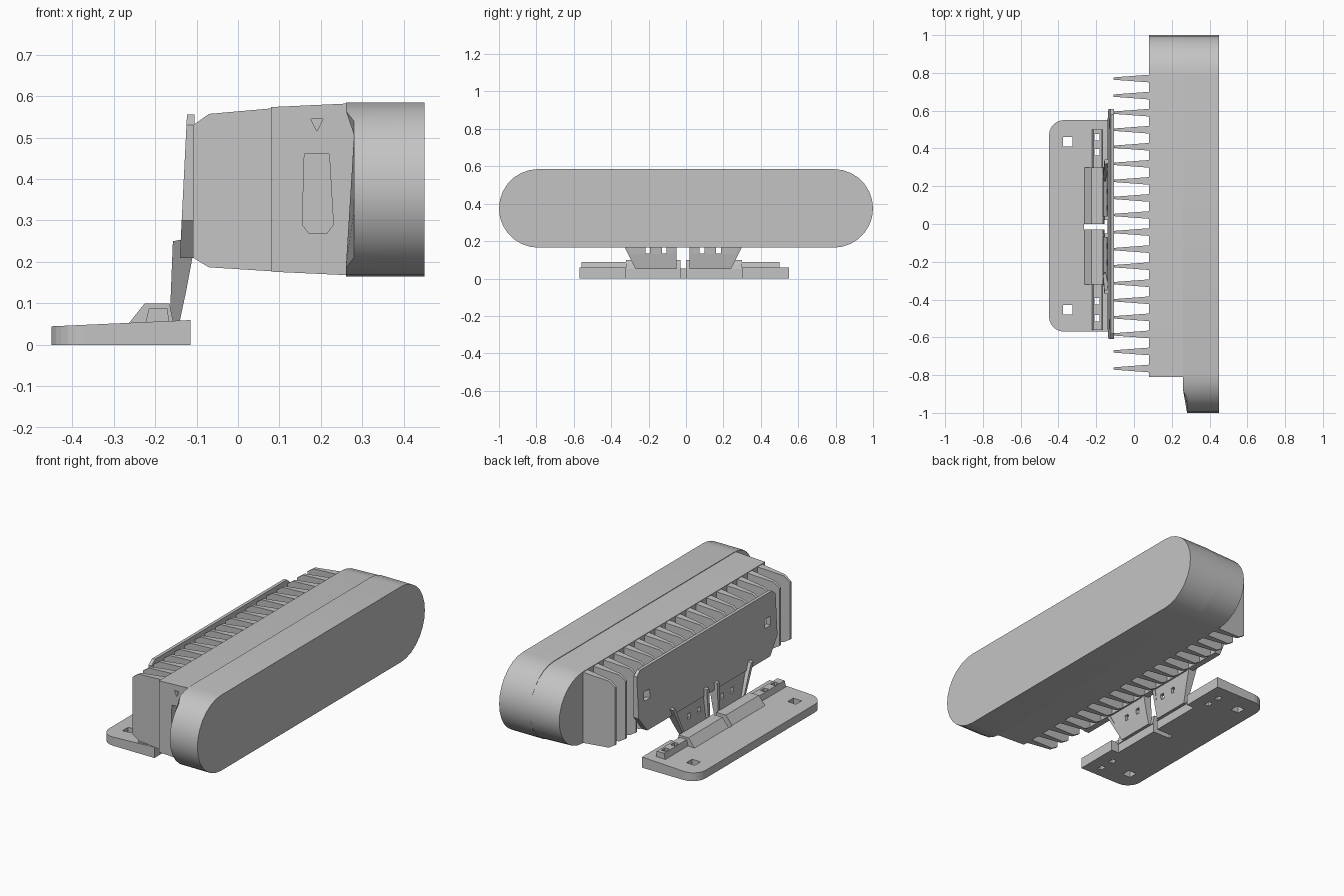
import bpy, bmesh, math

old = bpy.data.objects.get("Cube")
if old:
    bpy.data.objects.remove(old, do_unlink=True)

grey = bpy.data.materials.new("plain grey")
grey.use_nodes = True
COLOUR = (0.55, 0.55, 0.55, 1)
grey.diffuse_color = COLOUR
grey.node_tree.nodes["Principled BSDF"].inputs["Base Color"].default_value = COLOUR


def prism(name, pts, axis, lo, hi, warp=None):
    """Extrude a 2D outline along an axis, then optionally move each vertex."""
    place = {"x": lambda a, b, t: (t, a, b),
             "y": lambda a, b, t: (a, t, b),
             "z": lambda a, b, t: (a, b, t)}[axis]
    bm = bmesh.new()
    rings = [[bm.verts.new(place(a, b, t)) for a, b in pts] for t in (lo, hi)]
    for ring in rings:
        bm.faces.new(ring)
    n = len(pts)
    for i in range(n):
        j = (i + 1) % n
        bm.faces.new((rings[0][i], rings[0][j], rings[1][j], rings[1][i]))
    if warp:
        for v in bm.verts:
            v.co = warp(*v.co)
    bmesh.ops.recalc_face_normals(bm, faces=bm.faces)
    mesh = bpy.data.meshes.new(name)
    bm.to_mesh(mesh)
    bm.free()
    mesh.materials.append(grey)
    obj = bpy.data.objects.new(name, mesh)
    bpy.context.collection.objects.link(obj)
    return obj


def select(obj):
    bpy.ops.object.select_all(action="DESELECT")
    obj.select_set(True)
    bpy.context.view_layer.objects.active = obj


def cut(obj, cutter):
    """Subtract a cutter and throw it away."""
    mod = obj.modifiers.new("cut", "BOOLEAN")
    mod.operation, mod.object = "DIFFERENCE", cutter
    select(obj)
    bpy.ops.object.modifier_apply(modifier=mod.name)
    bpy.data.objects.remove(cutter, do_unlink=True)


def rect(a, b, w, h):
    return [(a - w / 2, b - h / 2), (a + w / 2, b - h / 2),
            (a + w / 2, b + h / 2), (a - w / 2, b + h / 2)]


def arc(cx, cy, r, start, end, steps):
    angles = [math.radians(start + (end - start) * i / steps) for i in range(steps + 1)]
    return [(cx + r * math.cos(t), cy + r * math.sin(t)) for t in angles]


# Housing: full round-ended front plate, and a rear block round at one end only
MID, R = 0.375, 0.21
right_end = arc(0.79, MID, R, -90, 90, 14)
left_end = arc(-0.79, MID, R, 90, 270, 14)


def taper_front(x, y, z):
    return (x - 0.02 if x < 0.4 and y > -0.9 else x, y, z)


def taper_rear(x, y, z):
    return (x, y, MID + (z - MID) * (0.945 if x < 0.2 else 0.99))


front_plate = prism("front_housing", right_end + left_end, "x", 0.28, 0.45, taper_front)
rear_block = prism("rear_housing", right_end + [(-0.81, MID + R), (-0.81, MID - R)],
                   "x", 0.08, 0.285, taper_rear)

# Recessed slot and small notch in the flat end wall
slot = [(0.16, 0.46), (0.22, 0.46), (0.23, 0.29), (0.215, 0.27), (0.17, 0.27), (0.155, 0.29)]
cut(rear_block, prism("slot_cutter", slot, "y", -0.9, -0.75))
notch = [(0.175, 0.545), (0.205, 0.545), (0.19, 0.515)]
cut(rear_block, prism("notch_cutter", notch, "y", -0.9, -0.79))

for part in (front_plate, rear_block):
    select(part)
    bpy.ops.object.shade_smooth_by_angle(angle=math.radians(30))

# Cooling fins, thick at the housing and thin at the tip
fin_outline = [(0.09, 0.177), (-0.07, 0.187), (-0.108, 0.21),
               (-0.108, 0.53), (-0.07, 0.557), (0.09, 0.571)]
FINS = 18
for i in range(FINS):
    at = -0.765 + 1.535 * i / (FINS - 1)
    prism(f"cooling_fin_{i + 1}", fin_outline, "y", -1, 1,
          lambda x, y, z: (x, at + y * (0.006 + 0.075 * (x + 0.11)), z))

# Back panel over the fins, leaning outwards at the bottom
panel_outline = [(-0.61, 0.3), (-0.54, 0.21), (0.54, 0.21), (0.61, 0.3),
                 (0.61, 0.53), (0.58, 0.555), (-0.58, 0.555), (-0.61, 0.53)]
panel = prism("back_panel", panel_outline, "x", -0.123, -0.105,
              lambda x, y, z: (x - 0.05 * (0.555 - z) if x < -0.11 else x, y, z))
for y in (-0.53, 0.53):
    cut(panel, prism("panel_hole", rect(y, 0.4, 0.05, 0.05), "x", -0.2, -0.09))

# Base plate with rounded outer corners and a notch for the arms
base_outline = ([(-0.115, -0.57), (-0.115, -0.32), (-0.16, -0.32),
                 (-0.16, 0.3), (-0.115, 0.3), (-0.115, 0.55)]
                + arc(-0.37, 0.47, 0.08, 90, 180, 6)
                + arc(-0.37, -0.49, 0.08, 180, 270, 6))
base = prism("base_plate", base_outline, "z", 0, 1,
             lambda x, y, z: (x, y, z * (0.065 + 0.045 * x)))

# Ridge along the base: low ends, taller middle split in two
low_ridge = [(-0.225, 0.045), (-0.215, 0.088), (-0.17, 0.088), (-0.165, 0.045)]
tall_ridge = [(-0.265, 0.05), (-0.225, 0.1), (-0.165, 0.1), (-0.155, 0.05)]
ridges = [prism("right_low_ridge", low_ridge, "y", -0.56, -0.32),
          prism("left_low_ridge", low_ridge, "y", 0.3, 0.5)]
prism("right_tall_ridge", tall_ridge, "y", -0.32, -0.03)
prism("left_tall_ridge", tall_ridge, "y", 0, 0.3)

# Mounting holes through base and ridges
for y in (-0.455, 0.435):
    cut(base, prism("base_hole", rect(-0.35, y, 0.05, 0.05), "z", -0.1, 0.2))
cut(base, prism("centre_slot", rect(-0.21, -0.015, 0.11, 0.03), "z", -0.1, 0.2))
for ridge, spots in zip(ridges, ((-0.41, -0.5), (0.38, 0.46))):
    for y in spots:
        for target in (base, ridge):
            cut(target, prism("ridge_hole", rect(-0.195, y, 0.026, 0.035), "z", -0.1, 0.2))

# Two flared arms joining base and panel, each a web with side ribs
rib_outline = [(-0.165, 0.05), (-0.157, 0.25), (-0.13, 0.255),
               (-0.11, 0.21), (-0.125, 0.13), (-0.142, 0.05)]
web_outline = [(-0.152, 0.05), (-0.13, 0.25), (-0.113, 0.22), (-0.125, 0.13), (-0.142, 0.05)]
for side, inner, outer in (("left", 0.02, 0.24), ("right", -0.05, -0.27)):

    def flare(x, y, z):
        share = (y - inner) / (outer - inner)
        return (x, y + math.copysign(0.5 * (z - 0.05) * share, outer), z)

    step = math.copysign(0.015, outer)
    web = prism(side + "_arm_web", web_outline, "y", inner, outer, flare)
    for y in (0.3, 0.7):
        at = inner + (outer - inner) * y
        cut(web, prism("arm_hole", rect(at, 0.15, 0.025, 0.03), "x", -0.3, -0.05))
    prism(side + "_arm_inner_rib", rib_outline, "y", inner, inner + step, flare)
    prism(side + "_arm_outer_rib", rib_outline, "y", outer - step, outer, flare)
